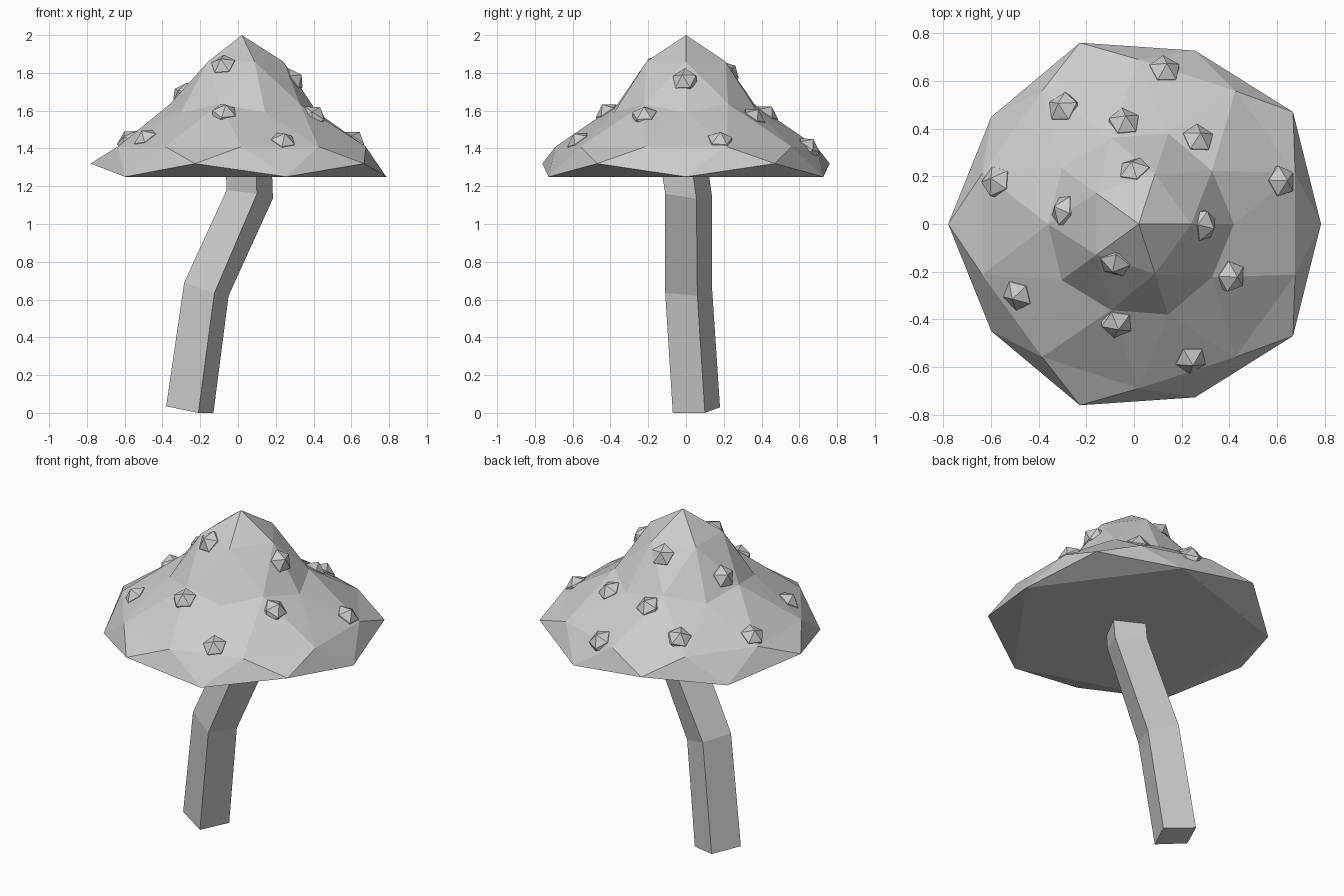
import bpy, bmesh, math
from mathutils import Vector, Matrix
from mathutils.bvhtree import BVHTree

if "Cube" in bpy.data.objects:
    bpy.data.objects.remove(bpy.data.objects["Cube"])


def finish(bm, name):
    bmesh.ops.recalc_face_normals(bm, faces=bm.faces)
    me = bpy.data.meshes.new(name)
    bm.to_mesh(me)
    ob = bpy.data.objects.new(name, me)
    bpy.context.collection.objects.link(ob)
    return ob


# Cap: low-poly sphere whose rings are reshaped to a pointed bell, flat below
RINGS = [  # sphere height -> new radius, new height
    (1.0, 0.0, 2.0), (0.851, 0.22, 1.86), (0.526, 0.38, 1.635),
    (0.447, 0.40, 1.59), (0.0, 0.69, 1.41), (-0.447, 0.80, 1.32),
    (-0.526, 0.765, 1.25)]
bm = bmesh.new()
bmesh.ops.create_icosphere(bm, subdivisions=2, radius=1)
bmesh.ops.delete(bm, geom=[v for v in bm.verts if v.co.z < -0.6], context='VERTS')
for v in bm.verts:
    _, r, z = min(RINGS, key=lambda k: abs(k[0] - v.co.z))
    a = math.atan2(v.co.y, v.co.x)
    v.co = (0.02 + r * math.cos(a), r * math.sin(a), z)
rim = [v for v in bm.verts if v.is_boundary]
rim.sort(key=lambda v: math.atan2(v.co.y, v.co.x - 0.02))
if rim[0].co.z > 1.28:
    rim = rim[1:] + rim[:1]
bm.faces.new(rim[::2])
for i in range(0, 10, 2):
    bm.faces.new((rim[i], rim[i + 1], rim[(i + 2) % 10]))
bmesh.ops.recalc_face_normals(bm, faces=bm.faces)
tree = BVHTree.FromBMesh(bm)
finish(bm, "cap")
bm.free()

# Stem: bent square tube
SECTIONS = [
    [(-.38, .01, .035), (-.21, -.07, 0), (-.13, .10, 0), (-.30, .18, .03)],
    [(-.285, -.03, .69), (-.125, -.11, .635), (-.05, .06, .62), (-.21, .137, .675)],
    [(-.06, -.03, 1.18), (.10, -.11, 1.16), (.185, .055, 1.135), (.02, .137, 1.15)],
    [(-.07, -.07, 1.42), (.09, -.15, 1.42), (.175, .015, 1.42), (.01, .10, 1.42)]]
bm = bmesh.new()
loops = [[bm.verts.new(p) for p in s] for s in SECTIONS]
for lo, hi in zip(loops, loops[1:]):
    for i in range(4):
        j = (i + 1) % 4
        bm.faces.new((lo[i], lo[j], hi[j], hi[i]))
bm.faces.new(loops[0])
bm.faces.new(loops[-1])
finish(bm, "stem")
bm.free()

# Spots: small half-sunk icosahedra sitting on the cap surface
SPOTS = [(-.30, .49), (-.04, .43), (.13, .65), (.27, .36), (.62, .18),
         (-.58, .18), (-.30, .06), (0, .23), (.30, -.01), (.41, -.22),
         (-.08, -.17), (-.49, -.30), (-.07, -.42), (.24, -.57)]
for n, (x, y) in enumerate(SPOTS):
    hit, normal, _, _ = tree.ray_cast(Vector((x, y, 3)), Vector((0, 0, -1)))
    bm = bmesh.new()
    rot = normal.to_track_quat('Z', 'Y').to_matrix().to_4x4()
    place = (Matrix.Translation(hit - normal * 0.03) @ rot
             @ Matrix.Rotation(n * 1.3, 4, 'Z'))
    bmesh.ops.create_icosphere(bm, subdivisions=1, radius=0.075, matrix=place)
    finish(bm, f"spot_{n + 1}")
    bm.free()
